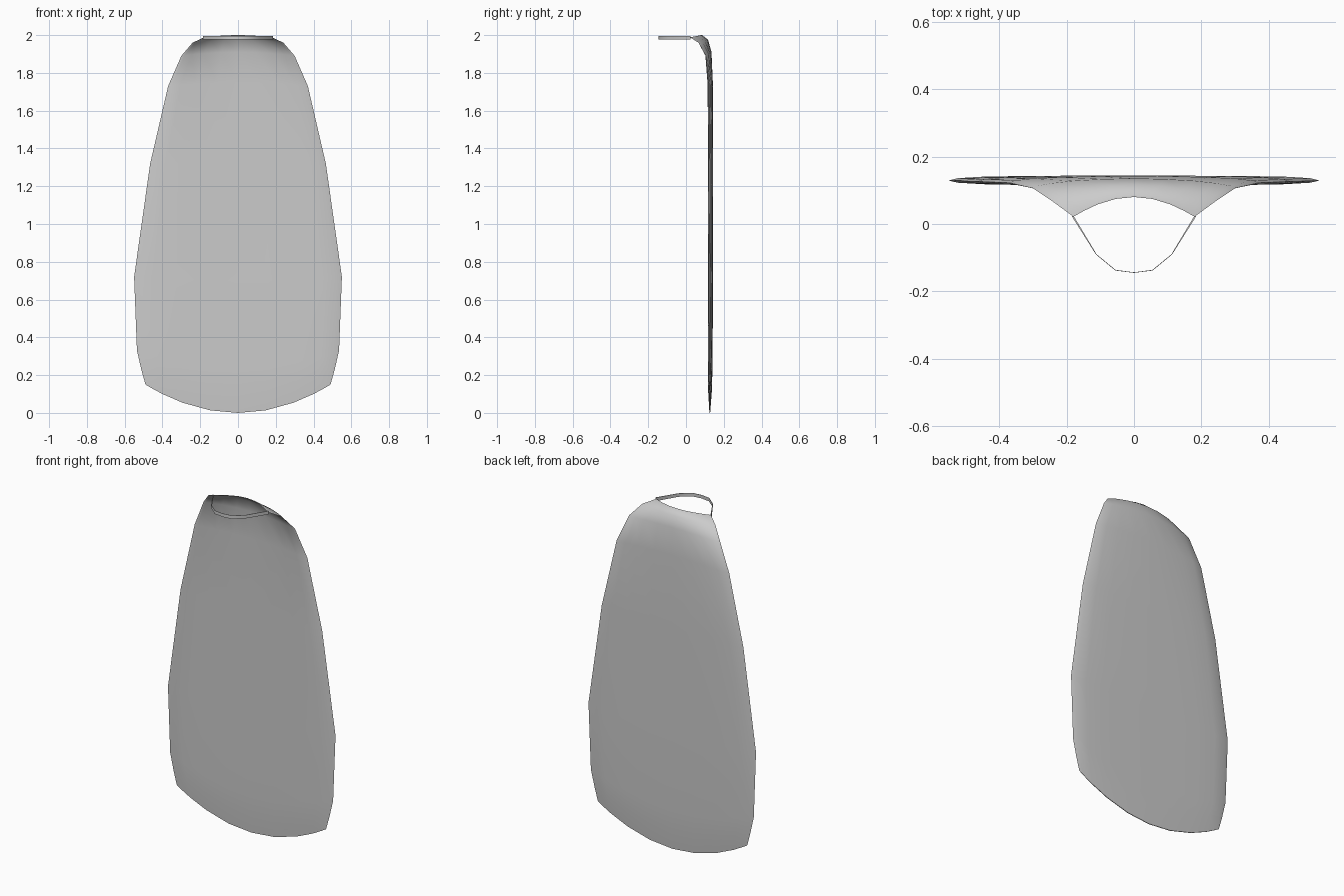
import bpy, bmesh, math

if "Cube" in bpy.data.objects:
    bpy.data.objects.remove(bpy.data.objects["Cube"])


def make_object(name, bm, angle):
    bmesh.ops.recalc_face_normals(bm, faces=bm.faces)
    mesh = bpy.data.meshes.new(name)
    bm.to_mesh(mesh)
    bm.free()
    obj = bpy.data.objects.new(name, mesh)
    bpy.context.collection.objects.link(obj)
    bpy.ops.object.select_all(action='DESELECT')
    obj.select_set(True)
    bpy.context.view_layer.objects.active = obj
    bpy.ops.object.shade_smooth_by_angle(angle=math.radians(angle))
    return obj


# Cape cloth rows: half width, edge z, centre z, edge y, centre y, thickness
ROWS = [
    (0.18, 1.988, 2.00, 0.022, 0.083, 0.006),
    (0.24, 1.96, 1.975, 0.066, 0.110, 0.014),
    (0.30, 1.89, 1.91, 0.106, 0.125, 0.020),
    (0.37, 1.73, 1.75, 0.122, 0.130, 0.024),
    (0.465, 1.32, 1.32, 0.126, 0.131, 0.026),
    (0.55, 0.72, 0.70, 0.129, 0.130, 0.026),
    (0.535, 0.33, 0.24, 0.128, 0.128, 0.025),
    (0.512, 0.23, 0.11, 0.127, 0.127, 0.019),
    (0.49, 0.15, 0.00, 0.126, 0.126, 0.004),
]
S = [-1, -0.95, -0.82, -0.6, -0.3, 0, 0.3, 0.6, 0.82, 0.95, 1]


def cape_loop(bm, row):
    w, ze, zc, ye, yc, t = row
    path = [(s, -1) for s in S] + [(s, 1) for s in reversed(S[1:-1])]
    loop = []
    for s, side in path:
        k = 1 - s * s
        half = t / 2 * math.sqrt(1 - abs(s) ** 6)
        loop.append(bm.verts.new((w * s, ye + (yc - ye) * k + side * half,
                                  ze + (zc - ze) * k)))
    return loop


bm = bmesh.new()
loops = [cape_loop(bm, r) for r in ROWS]
for a, b in zip(loops, loops[1:]):
    n = len(a)
    for i in range(n):
        j = (i + 1) % n
        bm.faces.new((a[i], a[j], b[j], b[i]))
# Narrow caps along the neckline and the hem
m = len(S)
for loop in (loops[0], loops[-1]):
    back = [loop[0]] + loop[m:][::-1] + [loop[m - 1]]
    for i in range(m - 1):
        quad = [loop[i], loop[i + 1], back[i + 1], back[i]]
        bm.faces.new(list(dict.fromkeys(quad)))
make_object("cape_cloth", bm, 60)

# Neck strap: thin upright ribbon looping across the front
half_path = [(0.182, 0.024, 0.006), (0.112, -0.09, 0.002), (0.055, -0.137, 0.002)]
path = [(-x, y, t) for x, y, t in half_path] + [(0, -0.144, 0.002)] + half_path[::-1]
bm = bmesh.new()
sections = []
for x, y, t in path:
    d = math.hypot(x, y)
    nx, ny = (x / d * t / 2, y / d * t / 2)
    if abs(x) > 0.15:
        nx, ny = math.copysign(t / 2, x), 0
    sections.append([bm.verts.new((x + k * nx, y + k * ny, z))
                     for k, z in ((-1, 1.976), (1, 1.976), (1, 1.996), (-1, 1.996))])
for a, b in zip(sections, sections[1:]):
    for i in range(4):
        j = (i + 1) % 4
        bm.faces.new((a[i], a[j], b[j], b[i]))
bm.faces.new(sections[0])
bm.faces.new(sections[-1])
make_object("neck_strap", bm, 40)
